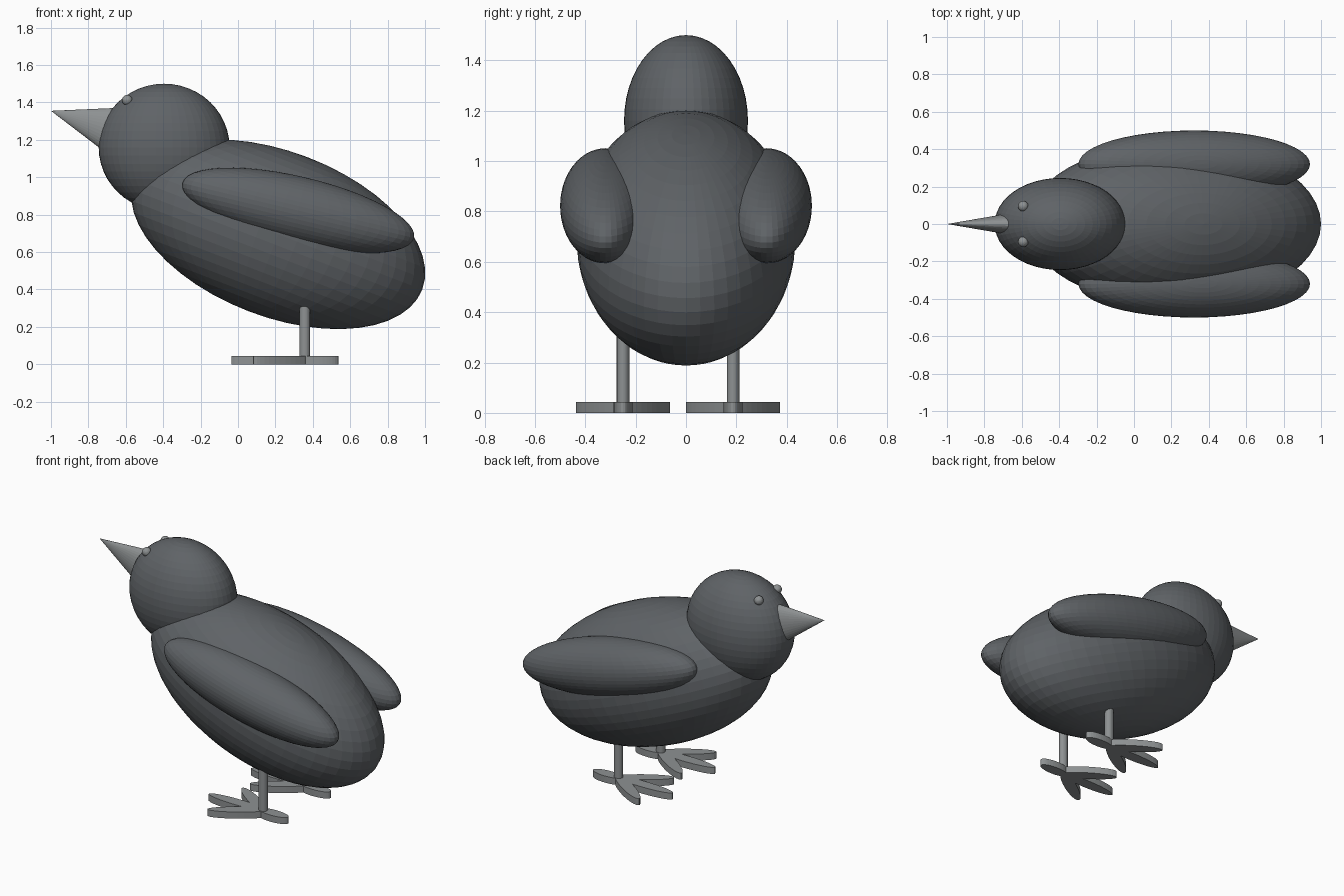
import bpy
from math import radians, sin, cos

if "Cube" in bpy.data.objects:
    bpy.data.objects.remove(bpy.data.objects["Cube"])


def material(name, rgb):
    m = bpy.data.materials.new(name)
    m.diffuse_color = (*rgb, 1)
    m.use_nodes = True
    m.node_tree.nodes["Principled BSDF"].inputs["Base Color"].default_value = m.diffuse_color
    return m


PLUMAGE = material("dark_plumage", (0.115, 0.125, 0.135))
HORN = material("grey_horn", (0.27, 0.285, 0.29))


def finish(name, scale, mat):
    ob = bpy.context.object
    ob.name = name
    ob.scale = scale
    ob.data.materials.append(mat)
    return ob


def ellipsoid(name, loc, radii, tilt=0, segs=48, rings=24, mat=PLUMAGE):
    bpy.ops.mesh.primitive_uv_sphere_add(segments=segs, ring_count=rings, radius=1,
                                         location=loc, rotation=(0, radians(tilt), 0))
    return finish(name, radii, mat)


def cylinder(name, loc, radii, height, turn=0, sides=32):
    bpy.ops.mesh.primitive_cylinder_add(vertices=sides, radius=1, depth=1, location=loc,
                                        rotation=(0, 0, turn))
    return finish(name, (radii[0], radii[1], height), HORN)


# Body and head
ellipsoid("body", (0.215, 0, 0.695), (0.825, 0.435, 0.441), 21)
ellipsoid("head", (-0.395, 0, 1.16), (0.35, 0.246, 0.34))

# Beak: narrow cone, base buried in the head
tilt, length = radians(17.4), 0.35
bpy.ops.mesh.primitive_cone_add(
    vertices=32, radius1=1, radius2=0, depth=length,
    location=(-1 + length / 2 * cos(tilt), 0, 1.355 - length / 2 * sin(tilt)),
    rotation=(0, tilt - radians(90), 0))
finish("beak", (0.127, 0.057, 1), HORN)

# Eyes and wings on both sides
for side, s in (("right", -1), ("left", 1)):
    ellipsoid(side + "_eye", (-0.592, s * 0.095, 1.412), (0.028, 0.028, 0.028), 0, 24, 12, HORN)
    ellipsoid(side + "_wing", (0.322, s * 0.32, 0.822), (0.636, 0.18, 0.181), 13.3)

# Legs with four flat oval toes: (direction in degrees, reach from the leg)
TOES = {"middle": (180, 0.392), "inner": (146.5, 0.33), "outer": (213.5, 0.33), "back": (0, 0.18)}
LEG_X, HEEL, THICK = 0.357, 0.03, 0.043
for side, y in (("right", -0.25), ("left", 0.187)):
    cylinder(side + "_leg", (LEG_X, y, 0.2), (0.028, 0.025), 0.4)
    for toe, (deg, reach) in TOES.items():
        a, mid = radians(deg), (reach - HEEL) / 2
        cylinder(f"{side}_{toe}_toe", (LEG_X + mid * cos(a), y + mid * sin(a), THICK / 2),
                 ((reach + HEEL) / 2, 0.038), THICK, a)
